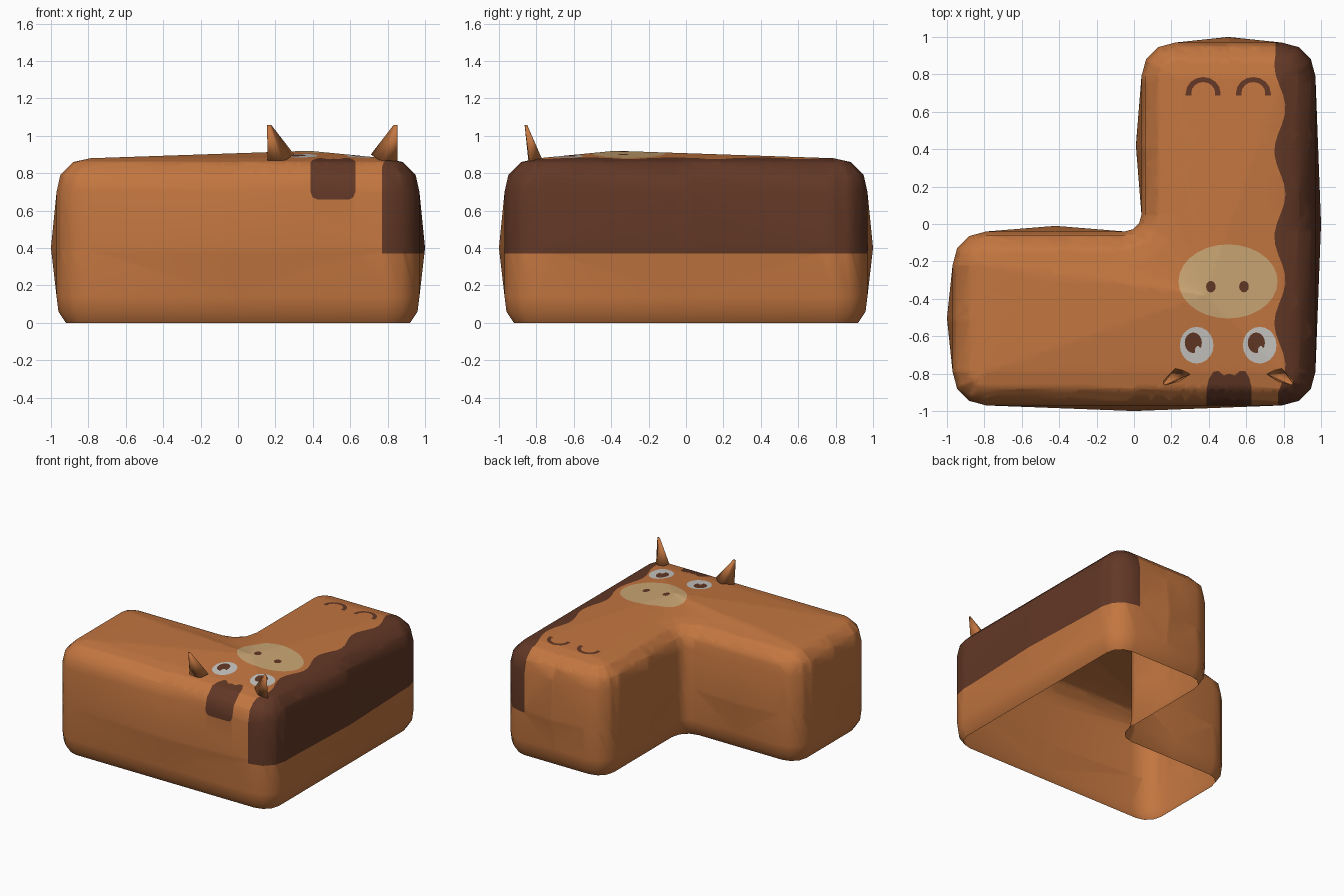
import bpy, bmesh, math
from mathutils import Vector

if "Cube" in bpy.data.objects:
    bpy.data.objects.remove(bpy.data.objects["Cube"])

def material(name, rgb):
    m = bpy.data.materials.new(name)
    m.diffuse_color = (*rgb, 1)
    m.use_nodes = True
    m.node_tree.nodes["Principled BSDF"].inputs["Base Color"].default_value = m.diffuse_color
    return m

MATS = [material("orange brown", (0.546, 0.181, 0.051)),
        material("dark brown", (0.122, 0.039, 0.019)),
        material("tan", (0.597, 0.381, 0.174)),
        material("off white", (0.578, 0.565, 0.539))]
ORANGE, DARK, TAN, WHITE = range(4)

def finish(bm, name):
    me = bpy.data.meshes.new(name)
    bm.to_mesh(me)
    bm.free()
    for m in MATS:
        me.materials.append(m)
    for p in me.polygons:
        p.use_smooth = True
    ob = bpy.data.objects.new(name, me)
    bpy.context.collection.objects.link(ob)
    return ob

# L-shaped outline: rounded corners as (centre x, centre y, start angle, turn)
CORNERS = [(-.79, -.79, 180, 1), (.79, -.79, 270, 1), (.79, .79, 0, 1),
           (.22, .79, 90, 1), (-.05, .05, 0, -1), (-.79, -.22, 90, 1)]

def outline(d, bulge):
    arcs = []
    for cx, cy, a0, turn in CORNERS:
        r = 0.18 - d if turn > 0 else 0.09 + d
        angles = [math.radians(a0 + turn * 30 * k) for k in range(4)]
        arcs.append([Vector((cx + r * math.cos(a), cy + r * math.sin(a))) for a in angles])
    pts = []
    for i, arc in enumerate(arcs):
        nxt = arcs[(i + 1) % len(arcs)][0]
        t = (nxt - arc[-1]).normalized()
        pts += arc + [(arc[-1] + nxt) / 2 + Vector((t.y, -t.x)) * bulge]
    return pts

# Body shell, open underneath: (inset, height, mid-side bulge)
LEVELS = [(.05, 0, 0), (.01, .06, 0), (0, .14, 0), (0, .40, .03),
          (0, .70, 0), (.02, .79, 0), (.09, .86, 0), (.18, .88, 0)]
bm = bmesh.new()
rings = [[bm.verts.new((p.x, p.y, z)) for p in outline(d, b)] for d, z, b in LEVELS]
n = len(rings[0])
for lo, hi in zip(rings, rings[1:]):
    for i in range(n):
        j = (i + 1) % n
        bm.faces.new((lo[i], lo[j], hi[j], hi[i]))
peak = bm.verts.new((.38, -.38, .92))
for i in range(n):
    bm.faces.new((rings[-1][i], rings[-1][(i + 1) % n], peak))
bmesh.ops.remove_doubles(bm, verts=bm.verts[:], dist=1e-4)
bmesh.ops.triangulate(bm, faces=bm.faces[:])

def paint(planes, mat, zmin=0.0):
    """Cut the body along planes (point, inward normal) and colour the inside."""
    faces = [f for f in bm.faces if f.calc_center_median().z > zmin]
    for co, no in planes:
        co, no = Vector(co), Vector(no).normalized()
        faces = [f for f in faces if any((v.co - co).dot(no) > 0 for v in f.verts)]
        if not faces:
            return
        geom = faces + list({e for f in faces for e in f.edges}) \
            + list({v for f in faces for v in f.verts})
        out = bmesh.ops.bisect_plane(bm, geom=geom, dist=1e-5, plane_co=co, plane_no=no)
        faces = [f for f in out["geom"] if isinstance(f, bmesh.types.BMFace)
                 and (f.calc_center_median() - co).dot(no) > 0]
    for f in faces:
        f.material_index = mat

def paint_poly(pts, mat):
    # convex counter-clockwise polygon seen from the top
    planes = []
    for (x0, y0), (x1, y1) in zip(pts, pts[1:] + pts[:1]):
        planes.append(((x0, y0, 0), (y0 - y1, x1 - x0, 0)))
    paint(planes, mat, 0.8)

def paint_ellipse(cx, cy, rx, ry, mat, k=20):
    paint_poly([(cx + rx * math.cos(math.tau * i / k), cy + ry * math.sin(math.tau * i / k))
                for i in range(k)], mat)

# Muzzle and nostrils
paint_ellipse(.503, -.307, .265, .198, TAN, 28)
for x in (.411, .588):
    paint_ellipse(x, -.335, .026, .031, DARK, 12)

# Eyes with pupils and glints
for x in (.335, .672):
    paint_ellipse(x, -.648, .09, .098, WHITE)
    paint_ellipse(x - .018, -.635, .046, .055, DARK, 16)
    paint_ellipse(x + .006, -.678, .016, .026, WHITE, 10)

# Two arched marks near the back
for cx in (.37, .638):
    for i in range(8):
        a, b = math.pi * i / 8, math.pi * (i + 1) / 8
        paint_poly([(cx + r * math.cos(t), .70 + r * .92 * math.sin(t))
                    for r, t in ((.064, a), (.093, a), (.093, b), (.064, b))], DARK)
    for s in (-1, 1):
        x = cx + s * .0785
        paint_poly([(x - .015, .688), (x + .015, .688), (x + .015, .70), (x - .015, .70)], DARK)

# Forelock patch over the front edge: (x, back edge y, lower edge z)
LOCK = [(.388, -.88, .70), (.40, -.83, .67), (.425, -.79, .66), (.45, -.785, .66),
        (.48, -.81, .66), (.51, -.80, .66), (.54, -.81, .66), (.565, -.785, .66),
        (.595, -.787, .66), (.615, -.82, .67), (.628, -.87, .70)]
for (x0, y0, z0), (x1, y1, z1) in zip(LOCK, LOCK[1:]):
    paint([((x0, 0, 0), (1, 0, 0)), ((x1, 0, 0), (-1, 0, 0)),
           ((x0, y0, 0), (y1 - y0, x0 - x1, 0)),
           ((x0, 0, z0), (z0 - z1, 0, x1 - x0))], DARK, 0.3)

# Wavy dark band along the right side
def wave(y):
    return .78 + .03 * math.cos(math.tau * (y - .62) / .46)
STEPS = 36
ys = [-.96 + 1.92 * i / STEPS for i in range(STEPS + 1)]
ys[0], ys[-1] = -1.05, 1.05
for y0, y1 in zip(ys, ys[1:]):
    x0, x1 = (wave(max(-.9, min(.9, y))) for y in (y0, y1))
    paint([((0, 0, .37), (0, 0, 1)), ((0, y0, 0), (0, 1, 0)), ((0, y1, 0), (0, -1, 0)),
           ((x0, y0, 0), (y1 - y0, x0 - x1, 0))], DARK)
finish(bm, "body")

# Horns, mirrored about the face centre line
BASE = [(.30, -.803, .90), (.225, -.765, .865), (.157, -.838, .865), (.24, -.842, .86)]
for name, s in (("left_horn", 1), ("right_horn", -1)):
    hb = bmesh.new()
    def vert(x, y, z):
        return hb.verts.new((.505 + s * (x - .505), y, z))
    base = [vert(*p) for p in BASE]
    tip = [vert(.167 + dx, -.856 + dy, 1.058)
           for dx, dy in ((.011, 0), (0, .007), (-.011, 0), (0, -.007))]
    for i in range(4):
        j = (i + 1) % 4
        hb.faces.new((base[i], base[j], tip[j], tip[i]))
    hb.faces.new(tip)
    hb.faces.new(base[::-1])
    bmesh.ops.recalc_face_normals(hb, faces=hb.faces[:])
    finish(hb, name)
